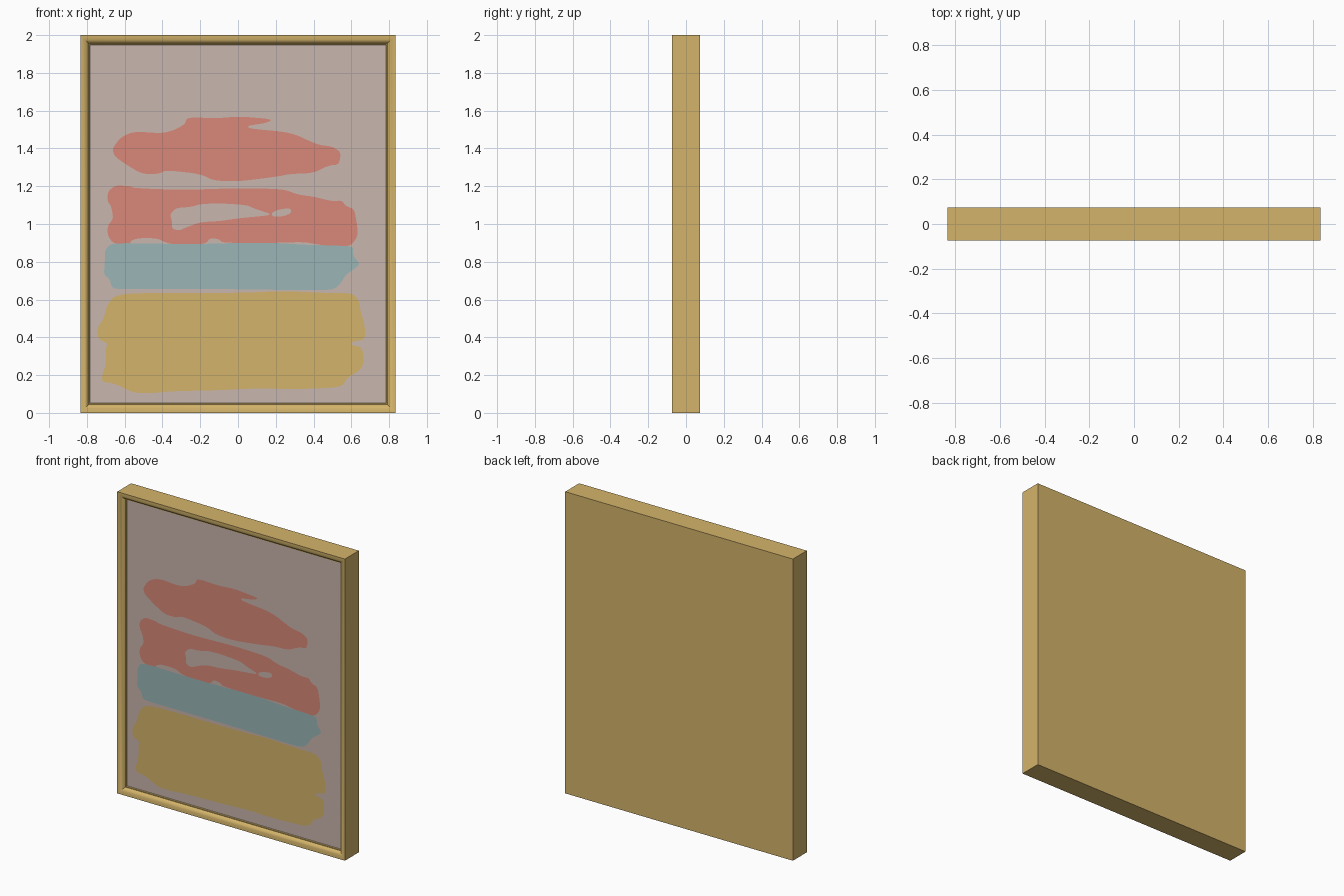
import bpy, bmesh
from mathutils import Vector
from mathutils.geometry import tessellate_polygon

W, H, D = 0.835, 2.0, 0.073      # half width, height, half depth
CANVAS_Y = -D + 0.03


def material(name, rgb):
    m = bpy.data.materials.new(name)
    lin = [((c / 255 + 0.055) / 1.055) ** 2.4 for c in rgb]
    m.diffuse_color = (*lin, 1)
    return m


gold = material("gold", (212, 180, 106))
beige = material("dusty beige", (201, 182, 173))
coral = material("coral", (217, 137, 121))
teal = material("pale teal", (155, 182, 182))


def add_object(name, bm, mat):
    me = bpy.data.meshes.new(name)
    bm.to_mesh(me)
    bm.free()
    me.materials.append(mat)
    ob = bpy.data.objects.new(name, me)
    bpy.context.collection.objects.link(ob)
    return ob


def ring(bm, inset, y):
    x, lo, hi = W - inset, inset, H - inset
    return [bm.verts.new(p) for p in ((-x, y, lo), (x, y, lo), (x, y, hi), (-x, y, hi))]


# Frame: mitred moulding profile (inset, depth from front) with a solid back
profile = [(0, 2 * D), (0, 0), (0.012, 0.001), (0.024, 0.005), (0.034, 0.011),
           (0.041, 0.018), (0.044, 0.024), (0.049, 0.024), (0.054, 0.034)]
bm = bmesh.new()
rings = [ring(bm, i, -D + d) for i, d in profile]
for a, b in zip(rings, rings[1:]):
    for k in range(4):
        n = (k + 1) % 4
        bm.faces.new((a[k], a[n], b[n], b[k]))
bm.faces.new(rings[0])
bm.faces.new(rings[-1])
bmesh.ops.recalc_face_normals(bm, faces=bm.faces)
frame = add_object("frame", bm, gold)
bpy.context.view_layer.objects.active = frame
frame.select_set(True)
bpy.ops.object.shade_smooth_by_angle()

# Canvas sheet
bm = bmesh.new()
bm.faces.new(ring(bm, 0.051, CANVAS_Y))
add_object("canvas", bm, beige)


def rounded(flat):
    """Corner-cut a flat list of x, z hundredths into a soft outline."""
    pts = [Vector((x / 100, 0, z / 100)) for x, z in zip(flat[::2], flat[1::2])]
    for _ in range(2):
        pts = [p.lerp(q, t) for p, q in zip(pts, pts[1:] + pts[:1]) for t in (0.2, 0.8)]
    return pts


def brush_stroke(name, mat, lift, *outlines):
    """Flat painted patch; outlines after the first are holes."""
    loops = [rounded(o) for o in outlines]
    bm = bmesh.new()
    verts = [bm.verts.new((p.x, CANVAS_Y - lift, p.z)) for lp in loops for p in lp]
    flat_loops = [[Vector((p.x, p.z, 0)) for p in lp] for lp in loops]
    for tri in tessellate_polygon(flat_loops):
        if len(set(tri)) == 3:
            f = bm.faces.new([verts[i] for i in tri])
            f.normal_update()
            if f.normal.y > 0:
                f.normal_flip()
    add_object(name, bm, mat)


# Painted strokes, bottom to top
brush_stroke("yellow_stroke", gold, 0.0015, [
    -68, 59, -65, 62, -55, 63.5, 0, 63.5, 25, 64.5, 45, 63.5, 60, 63.5, 64, 60,
    65, 53, 67, 47, 67.5, 39, 60, 37.5, 60, 36, 66, 34.5, 66.5, 26, 64, 22, 58, 19,
    55, 13.5, 30, 12.5, 10, 13, -10, 12, -35, 11.5, -45, 10.5, -55, 10.5, -65, 15.5,
    -72, 16.5, -72, 20, -70, 25, -70, 34, -69, 37, -74, 39, -74.5, 45, -71, 50, -70, 55])

brush_stroke("teal_stroke", teal, 0.002, [
    -70.5, 86, -67, 90, -40, 89.5, -15, 89.5, 0, 90, 20, 90, 35, 89, 55, 88.5,
    61, 88, 61, 83, 64.5, 79, 62, 76.5, 57, 73, 54, 68, 50, 65, 30, 65, 0, 65.5,
    -40, 65.5, -65, 65.5, -67, 67, -68, 71, -71, 73, -70.5, 80])

brush_stroke("lower_coral_stroke", coral, 0.0015, [
    -69, 117, -65, 120.5, -57, 120, -55, 119, -30, 118, 0, 119, 24, 118.5, 32, 115.5,
    40, 114.5, 50, 112, 55, 112.5, 57, 109.5, 61.5, 108, 63, 100, 63.5, 94, 60, 88.5,
    52, 88, 43, 89, 35, 90.5, 20, 90, -8, 90, -10, 92, -15, 92.5, -17, 89.5, -30, 88.5,
    -38, 90, -43, 92.5, -53, 92.5, -57, 91, -57, 89.5, -66, 89.5, -69, 94, -69, 99,
    -66, 103, -67, 109, -69, 112],
    [-36, 105, -33, 108.5, -25, 109, -20, 110.5, -10, 111, 5, 110, 9, 108, 17, 105.5,
     16, 104.5, 0, 103, -10, 101.5, -20, 101, -28, 98, -31, 96.5, -35, 97.5, -35, 102],
    [18, 106, 21, 107.5, 27.5, 108.5, 28.5, 106, 24, 104, 18, 104])

brush_stroke("upper_coral_stroke", coral, 0.0015, [
    -66.5, 140, -62, 146, -55, 149, -40, 148, -33, 150, -28, 153, -27, 156.5, -10, 156,
    0, 157, 18.5, 155.5, 15, 153.5, 5, 152, 6, 150.5, 28, 148.5, 42, 142, 50, 141,
    54.5, 138, 53.5, 131.5, 48, 131, 40, 127, 28, 126.5, 20, 125, 0, 122.5, -13, 123,
    -20, 126.5, -38, 128.5, -42, 126.5, -51, 126.5, -60, 132, -65.5, 136])
